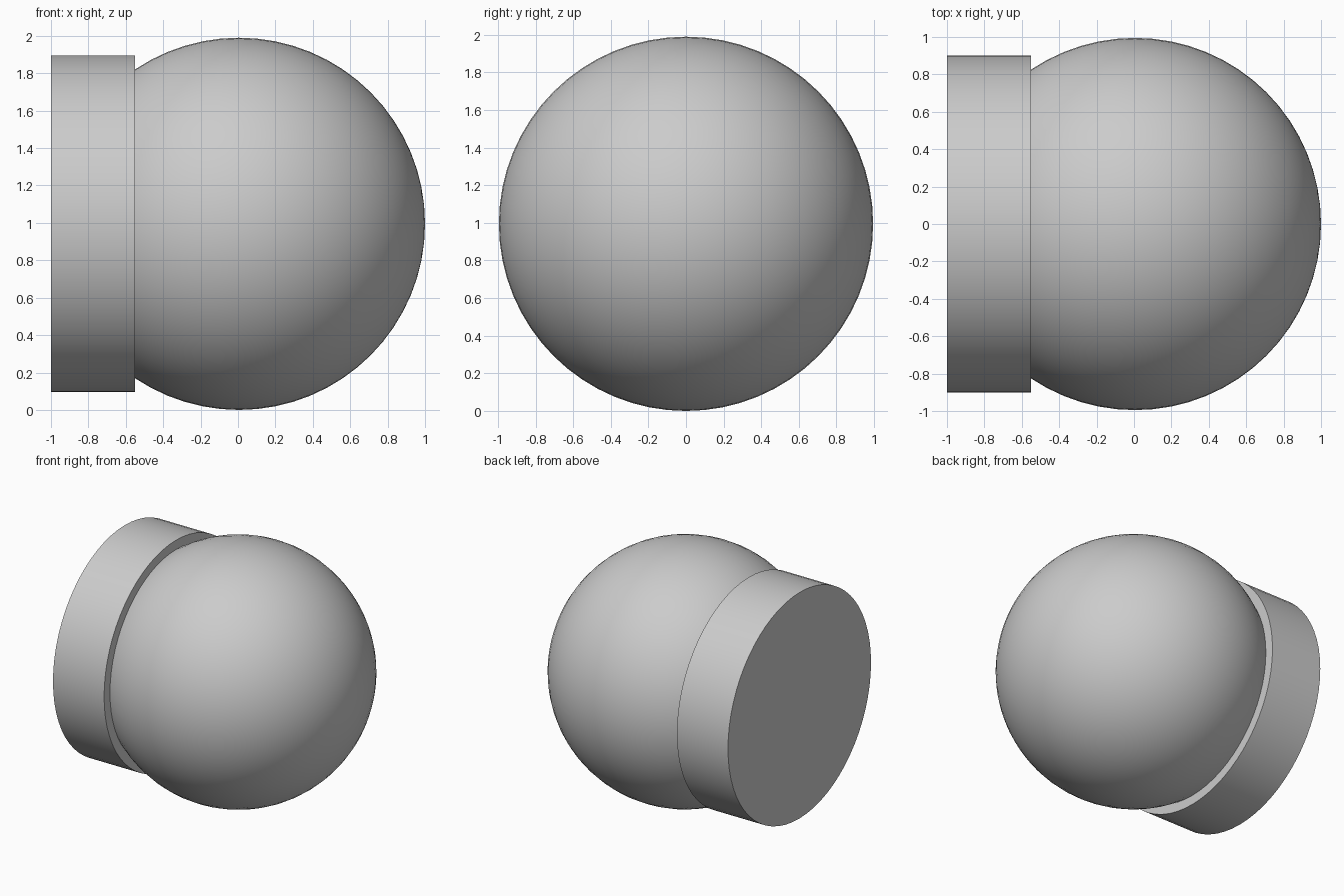
import bpy
from math import pi, radians

cube = bpy.data.objects.get("Cube")
if cube:
    bpy.data.objects.remove(cube, do_unlink=True)

RADIUS = 0.995
CENTRE = (0.005, 0, RADIUS)

# One plain grey for the whole model
grey = bpy.data.materials.new("plain grey")
grey.use_nodes = True
colour = (0.6, 0.6, 0.6, 1)
grey.diffuse_color = colour
grey.node_tree.nodes["Principled BSDF"].inputs["Base Color"].default_value = colour


def finish(name):
    """Name, colour and smooth the active object."""
    part = bpy.context.object
    part.name = name
    part.data.materials.append(grey)
    bpy.ops.object.shade_smooth_by_angle(angle=radians(30))


# Round ball, with its poles along x
bpy.ops.mesh.primitive_uv_sphere_add(segments=64, ring_count=32, radius=RADIUS,
                                     location=CENTRE, rotation=(0, pi / 2, 0))
finish("ball")

# Flat-ended collar on the right side
left_end, right_end = -0.55, -1.0
bpy.ops.mesh.primitive_cylinder_add(vertices=64, radius=0.9, depth=left_end - right_end,
                                    location=((left_end + right_end) / 2, 0, RADIUS),
                                    rotation=(0, pi / 2, 0))
finish("collar")
